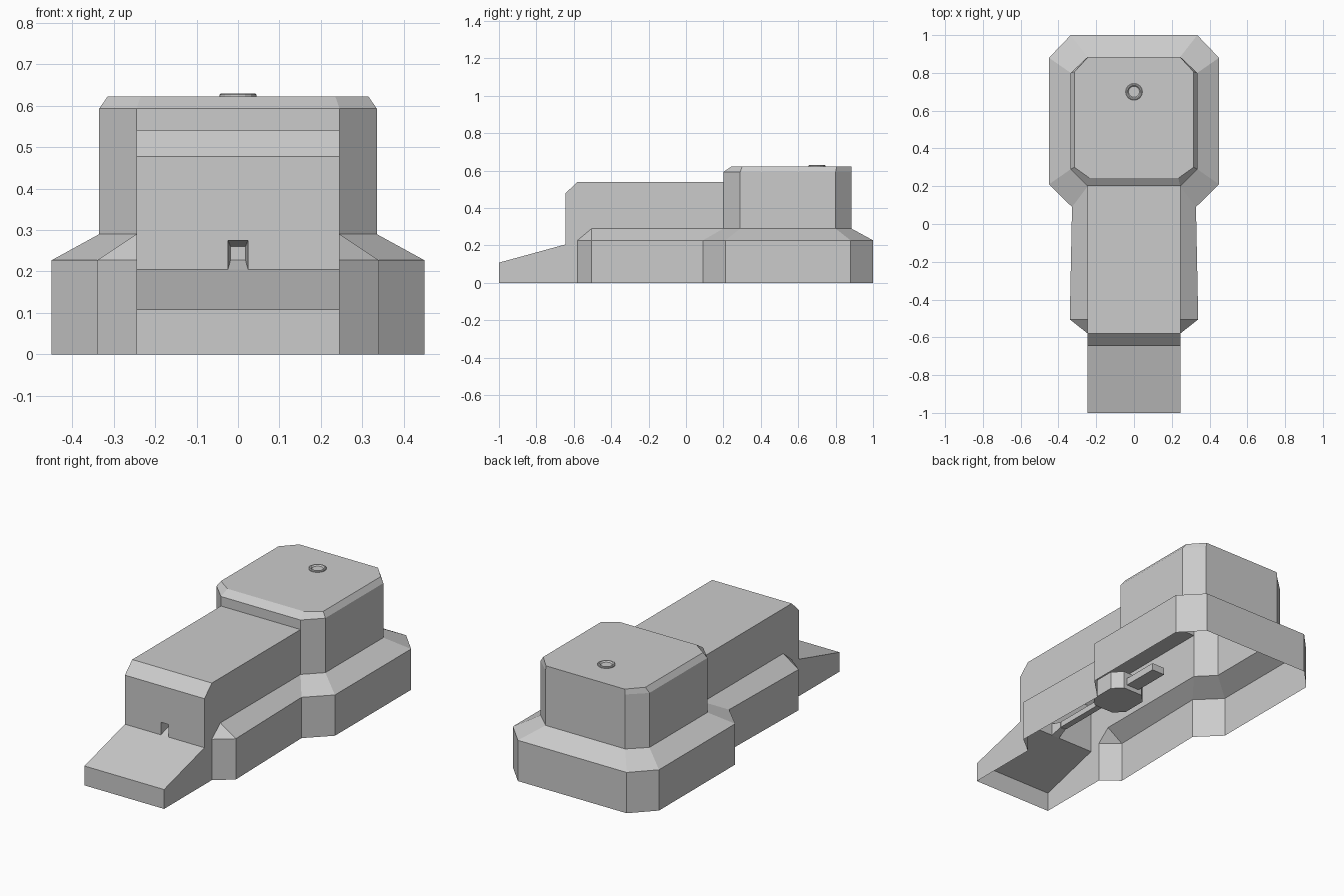
import bpy, bmesh, math

if "Cube" in bpy.data.objects:
    bpy.data.objects.remove(bpy.data.objects["Cube"])

grey = bpy.data.materials.new("concrete_grey")
grey.diffuse_color = (0.6, 0.6, 0.6, 1)
grey.use_nodes = True
grey.node_tree.nodes["Principled BSDF"].inputs["Base Color"].default_value = grey.diffuse_color


def finish(name, bm):
    bmesh.ops.remove_doubles(bm, verts=bm.verts, dist=0.0005)
    bmesh.ops.recalc_face_normals(bm, faces=bm.faces)
    me = bpy.data.meshes.new(name)
    bm.to_mesh(me)
    bm.free()
    me.materials.append(grey)
    ob = bpy.data.objects.new(name, me)
    bpy.context.collection.objects.link(ob)
    return ob


def face(bm, pts, mirror=False):
    bm.faces.new([bm.verts.new(p) for p in pts])
    if mirror:
        bm.faces.new([bm.verts.new((-x, y, z)) for x, y, z in reversed(pts)])


def strip(bm, a, b):
    """Mirrored wall between two right-hand rings."""
    for i in range(len(a) - 1):
        pts = []
        for p in (a[i], a[i + 1], b[i + 1], b[i]):
            if p not in pts:
                pts.append(p)
        face(bm, pts, True)


def bridge(bm, a, b):
    """Symmetric face spanning the centre line between two points."""
    face(bm, [a, (-a[0],) + a[1:], (-b[0],) + b[1:], b])


def lift(ring, z):
    return [(x, y, z) for x, y in ring]


bm = bmesh.new()
W = 0.245

# Stepped skirt around the base
outer = [(W, -.58), (.34, -.505), (.328, .09), (.45, .21), (.45, .88), (.335, 1.0)]
inner = [(W, -.505), (W, -.505), (W, .2), (.335, .29), (.335, .8), (W, .885)]
low, mid, top = lift(outer, 0), lift(outer, .227), lift(inner, .29)
strip(bm, low, mid)
strip(bm, mid, top)
bridge(bm, low[-1], mid[-1])
bridge(bm, mid[-1], top[-1])

# Long front gallery with sloping apron
profile = [(-1, 0), (-1, .108), (-.645, .205), (-.645, .478), (-.58, .54), (.2, .54),
           (.2, .29), (-.505, .29), (-.58, .227), (-.58, 0)]
face(bm, [(W, y, z) for y, z in profile], True)
for i in (0, 1, 3, 4):
    bridge(bm, (W,) + profile[i], (W,) + profile[i + 1])

# Front wall with a tapered firing slot
fy, by = -.645, -.585
face(bm, [(W, fy, .205), (W, fy, .478), (-W, fy, .478), (-W, fy, .205),
          (-.024, fy, .205), (-.024, fy, .275), (.024, fy, .275), (.024, fy, .205)])
front = [(-.024, fy, .205), (.024, fy, .205), (.024, fy, .275), (-.024, fy, .275)]
back = [(-.018, by, .228), (.018, by, .228), (.018, by, .26), (-.018, by, .26)]
for i in range(4):
    j = (i + 1) % 4
    face(bm, [front[i], front[j], back[j], back[i]])
face(bm, back)

# Rear tower with chamfered rim
plan = inner[2:]
rim = lift([(.235, .243), (.315, .3), (.315, .806), (.242, .885)], .622)
foot, head = lift(plan, .29), lift(plan, .593)
strip(bm, foot, head)
strip(bm, head, rim)
bridge(bm, (W, .2, .54), head[0])
bridge(bm, head[0], rim[0])
bridge(bm, foot[-1], head[-1])
bridge(bm, head[-1], rim[-1])
face(bm, rim + [(-x, y, z) for x, y, z in reversed(rim)])
finish("bunker_shell", bm)

# Vent ring on the roof
bm = bmesh.new()
N = 16
ring_profile = [(.045, .621), (.045, .627), (.041, .63), (.035, .63), (.029, .623)]


def on_ring(r, z, i):
    t = 2 * math.pi * i / N
    return (r * math.cos(t), .7 + r * math.sin(t), z)


for (r0, z0), (r1, z1) in zip(ring_profile, ring_profile[1:]):
    for i in range(N):
        face(bm, [on_ring(r0, z0, i), on_ring(r0, z0, i + 1),
                  on_ring(r1, z1, i + 1), on_ring(r1, z1, i)])
finish("roof_vent", bm)


# Gun mount hidden inside the shell
def prism(name, plan, z0, z1):
    bm = bmesh.new()
    n = len(plan)
    a, b = lift(plan, z0), lift(plan, z1)
    for i in range(n):
        j = (i + 1) % n
        face(bm, [a[i], a[j], b[j], b[i]])
    face(bm, a)
    face(bm, b)
    finish(name, bm)


def rect(w, y0, y1):
    return [(-w, y0), (w, y0), (w, y1), (-w, y1)]


c = .05
prism("gun_mount", [(sx * x, -.13 + sy * y) for sx, sy, order in
                    ((1, -1, 0), (1, 1, 1), (-1, 1, 0), (-1, -1, 1))
                    for x, y in ([(.11 - c, .12), (.11, .12 - c)] if order == 0
                                 else [(.11, .12 - c), (.11 - c, .12)])], .2, .3)
prism("gun_barrel", rect(.018, -.58, -.24), .228, .26)
prism("gun_breech", rect(.04, -.02, .2), .225, .265)
